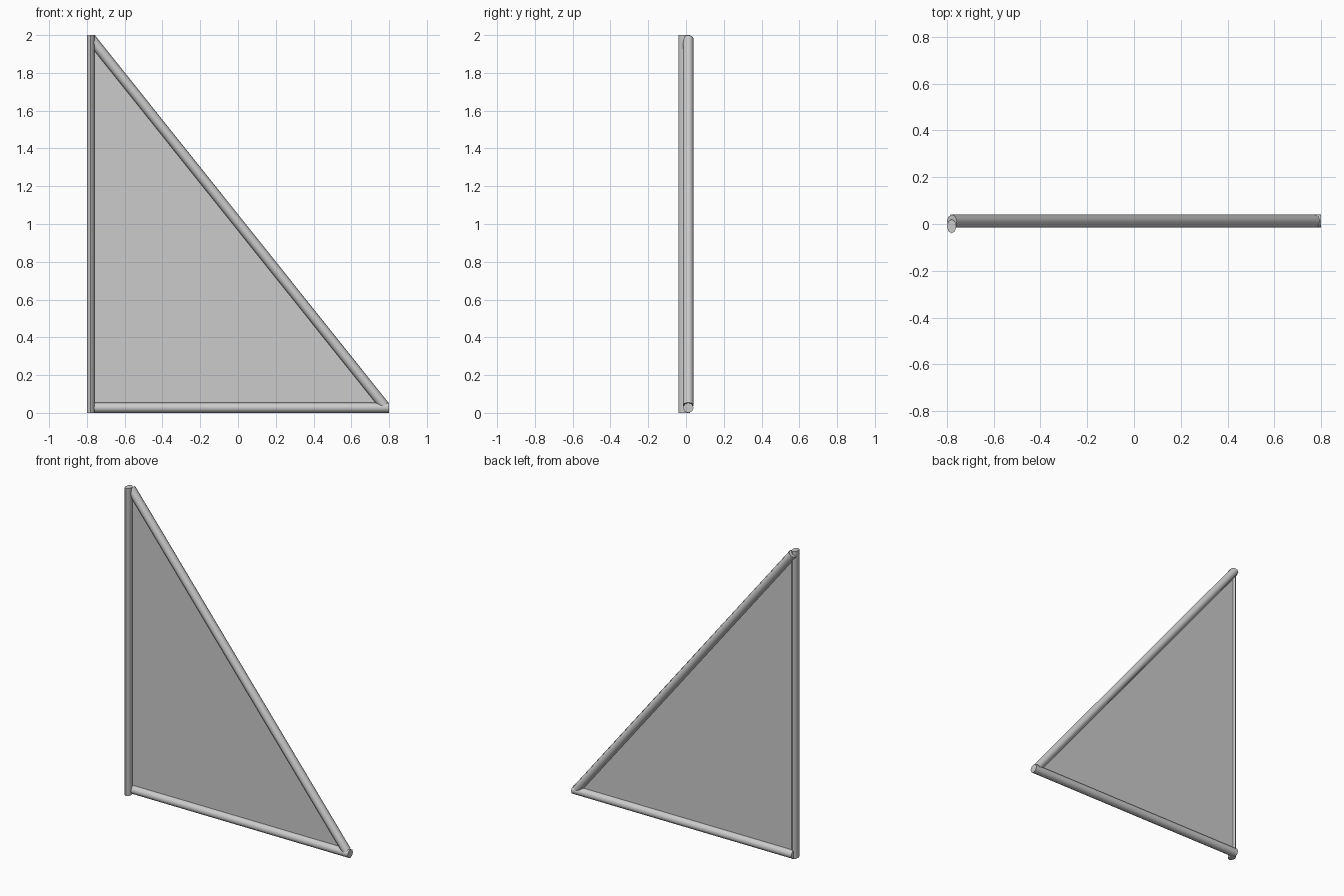
import bpy, math
from mathutils import Vector

if "Cube" in bpy.data.objects:
    bpy.data.objects.remove(bpy.data.objects["Cube"])

SIDES = 8


def tube(name, a, b, r_x, r_y):
    """Octagonal rod from a to b; r_y is its half thickness along world y."""
    a, b = Vector(a), Vector(b)
    d = (b - a).normalized()
    v = Vector((0, 1, 0))
    u = v.cross(d)
    ring = [u * r_x * math.cos(2 * math.pi * i / SIDES) +
            v * r_y * math.sin(2 * math.pi * i / SIDES) for i in range(SIDES)]
    verts = [a + p for p in ring] + [b + p for p in ring]
    faces = [(i, (i + 1) % SIDES, SIDES + (i + 1) % SIDES, SIDES + i)
             for i in range(SIDES)]
    faces += [tuple(reversed(range(SIDES))), tuple(range(SIDES, 2 * SIDES))]
    ob = add(name, verts, faces)
    bpy.ops.object.select_all(action='DESELECT')
    ob.select_set(True)
    bpy.context.view_layer.objects.active = ob
    bpy.ops.object.shade_smooth_by_angle(angle=math.radians(60))


def add(name, verts, faces):
    me = bpy.data.meshes.new(name)
    me.from_pydata(verts, [], faces)
    ob = bpy.data.objects.new(name, me)
    bpy.context.collection.objects.link(ob)
    return ob


Y, R = 0.012, 0.027

# upright post, slightly flattened and set forward
tube("mast", (-0.78, -0.01, 0), (-0.78, -0.01, 2), 0.02, 0.03)
# bottom rail
tube("boom", (-0.785, Y, R), (0.8, Y, R), R, 0.028)
# sloping rail
tube("sloping_rail", (-0.779, Y, 1.983), (0.774, Y, 0.039), R, 0.028)
# thin triangular sheet
add("sail_panel", [(-0.78, Y, R), (0.774, Y, R), (-0.78, Y, 1.975)], [(0, 1, 2)])
